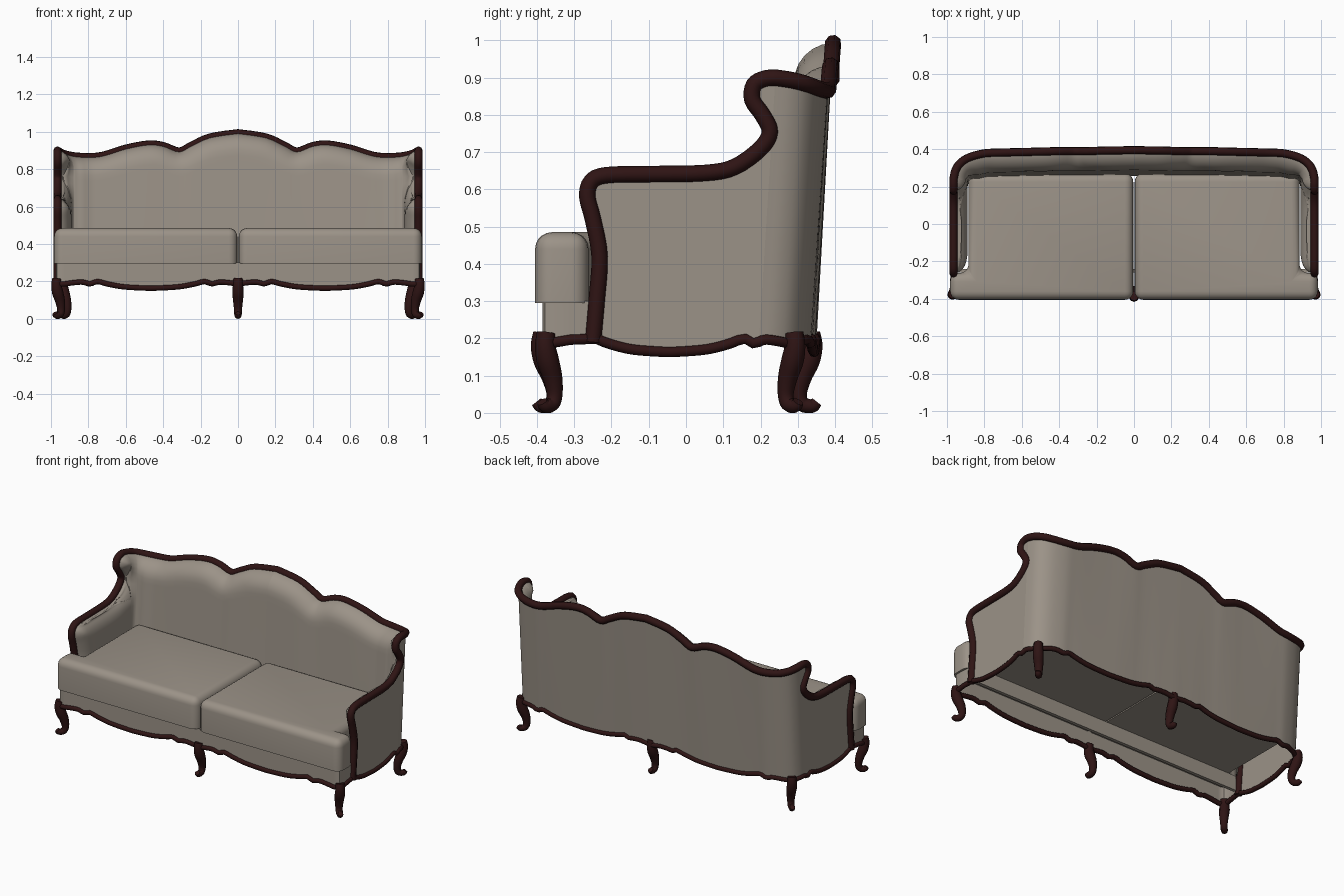
import bpy, bmesh, math
from mathutils import Vector

if "Cube" in bpy.data.objects:
    bpy.data.objects.remove(bpy.data.objects["Cube"])


def material(name, colour):
    mat = bpy.data.materials.new(name)
    mat.use_nodes = True
    mat.diffuse_color = (*colour, 1)
    mat.node_tree.nodes["Principled BSDF"].inputs["Base Color"].default_value = (*colour, 1)
    return mat


FABRIC = material("taupe fabric", (0.33, 0.29, 0.245))
WOOD = material("dark mahogany", (0.028, 0.007, 0.007))


def spline(points, steps=4):
    """Smooth path through points of any dimension."""
    pts = [Vector(p) for p in points]
    pts = [pts[0]] + pts + [pts[-1]]
    path = []
    for a, b, c, d in zip(pts, pts[1:], pts[2:], pts[3:]):
        for i in range(steps):
            t = i / steps
            path.append(b + (c - a) * (t / 2) + (a * 2 - b * 5 + c * 4 - d) * (t * t / 2)
                        + (b * 3 - a - c * 3 + d) * (t ** 3 / 2))
    return path + [pts[-1]]


def add_mesh(name, bm, mat, mirror=True):
    me = bpy.data.meshes.new(name)
    bm.to_mesh(me)
    bm.free()
    me.materials.append(mat)
    for poly in me.polygons:
        poly.use_smooth = True
    me.set_sharp_from_angle(angle=math.radians(50))
    ob = bpy.data.objects.new(name, me)
    bpy.context.collection.objects.link(ob)
    if mirror:
        ob.modifiers.new("mirror", "MIRROR")
    return ob


def add_sheet(name, rows, facing):
    """Surface through rows of points, facing roughly the given way."""
    bm = bmesh.new()
    grid = [[bm.verts.new(p) for p in row] for row in rows]
    for r, s in zip(grid, grid[1:]):
        for i in range(len(r) - 1):
            bm.faces.new((r[i], r[i + 1], s[i + 1], s[i]))
    bmesh.ops.remove_doubles(bm, verts=bm.verts, dist=0.0005)
    bm.normal_update()
    total = sum((f.normal * f.calc_area() for f in bm.faces), Vector())
    if total.dot(Vector(facing)) < 0:
        bmesh.ops.reverse_faces(bm, faces=bm.faces)
    return add_mesh(name, bm, FABRIC)


def add_rod(name, path, radius, closed=False):
    """Round wooden moulding; a fourth coordinate scales the radius."""
    cu = bpy.data.curves.new(name, "CURVE")
    cu.dimensions = "3D"
    cu.bevel_depth = radius
    cu.bevel_resolution = 2
    cu.use_fill_caps = True
    sp = cu.splines.new("POLY")
    sp.points.add(len(path) - 1)
    for point, p in zip(sp.points, path):
        point.co = (*p[:3], 1)
        point.radius = p[3] if len(p) > 3 else 1
    sp.use_cyclic_u = closed
    sp.use_smooth = True
    cu.materials.append(WOOD)
    ob = bpy.data.objects.new(name, cu)
    bpy.context.collection.objects.link(ob)


def flip(p):
    return Vector((-p[0], *p[1:]))


# Scalloped lower edge, repeated between each pair of legs
WAVE = spline([(0, 0.163), (0.3, 0.17), (0.5, 0.186), (0.62, 0.2),
               (0.7, 0.186), (0.8, 0.197), (1, 0.186)])


def scallop(x, y):
    u = (y + 0.37) / 0.65 if abs(x) > 0.94 else abs(x) / 0.93
    w = min(1, abs(2 * u - 1))
    for a, b in zip(WAVE, WAVE[1:]):
        if w <= b[0]:
            return a[1] + (b[1] - a[1]) * (w - a[0]) / (b[0] - a[0])
    return WAVE[-1][1]


# Show-wood rail: arm post, arm, wing, then round the corner to the crest
SIDE_X, SEAT_Z, LEAN = 0.965, 0.3, 0.045
side = [(-.25, .19), (-.24, .3), (-.232, .42), (-.25, .52), (-.265, .58), (-.255, .62),
        (-.215, .638), (-.1, .641), (.05, .644), (.13, .66), (.2, .71), (.225, .755),
        (.205, .8), (.178, .84), (.182, .88), (.21, .897), (.24, .9)]
back = [(SIDE_X, .24, .9), (.955, .285, .893), (.93, .325, .882), (.88, .357, .87),
        (.8, .378, .865), (.72, .382, .873), (.6, .385, .91), (.48, .388, .932),
        (.4, .39, .924), (.315, .39, .895), (.25, .39, .925), (.15, .393, .97), (0, .395, .993)]
side_rail = spline([(SIDE_X, y, z) for y, z in side])
back_rail = spline(back)
rail = side_rail + back_rail[1:]
add_rod("show_wood_rail", rail + [flip(p) for p in reversed(rail[:-1])], 0.022)


def padded(p, inward):
    """Push a wall point inwards, rounding off towards the rail."""
    near = min(1, min((p - q).length for q in rail) / 0.1)
    depth = 0.075 + 0.025 * min(1, max(0, (0.96 - p.x) / 0.1))
    return p + inward * depth * math.sqrt(max(0, 1 - (1 - near) ** 2))


# Arms and wings
def arm_row(p, cols=14):
    end = 0.24 - LEAN * (0.9 - p.z) / 0.72
    return [Vector((SIDE_X, p.y + (end - p.y) * (i / cols) ** 1.6, p.z)) for i in range(cols + 1)]


arm_rows = [arm_row(p) for p in side_rail]
edge = [Vector((SIDE_X, q.y, scallop(SIDE_X, q.y))) for q in arm_rows[0]]
add_sheet("arm_outside", [edge] + arm_rows, (1, 0, 0))
inner_rows = [arm_row(Vector((SIDE_X, -0.24, SEAT_Z)))] + [r for r in arm_rows if r[0].z > SEAT_Z + 0.01]
add_sheet("arm_padding", [[padded(p, Vector((-1, 0, 0))) for p in r] for r in inner_rows], (-1, 0, 0))

# Back, wrapping round the corners
outer, inner, hem = [], [], []
for i, top in enumerate(back_rail):
    a, b = back_rail[max(0, i - 1)], back_rail[min(len(back_rail) - 1, i + 1)]
    tangent = (b - a).xy.normalized()
    inward = Vector((tangent.y * -1, tangent.x, 0))
    if i == 0:
        inward = Vector((-1, 0, 0))
    low = Vector((top.x, top.y - LEAN, scallop(top.x, top.y - LEAN)))
    seat = top.lerp(low, (top.z - SEAT_Z) / (top.z - low.z))
    hem.append(low)
    outer.append([top.lerp(low, k / 8) for k in range(9)])
    inner.append([padded(top.lerp(seat, (k / 16) ** 1.8), inward) for k in range(17)])
add_sheet("back_outside", outer, (0, 1, 0))
add_sheet("back_padding", inner, (0, -1, 0))

# Front apron with short returns to the arm posts
front = [(0.95 * i / 48, -0.385) for i in range(49)]
front += [(0.967, -0.378), (0.972, -0.36), (0.97, -0.31), (SIDE_X, -0.25)]
front_hem = [Vector((x, y, scallop(x, y))) for x, y in front]
add_sheet("front_apron", [front_hem, [Vector((p.x, p.y, SEAT_Z)) for p in front_hem]], (0, -1, 0))

# Moulding along the whole lower edge
side_hem = [Vector((SIDE_X, -0.24 + 0.02 * i, scallop(SIDE_X, -0.24 + 0.02 * i))) for i in range(22)]
half = front_hem + side_hem + hem
add_rod("apron_moulding", half + [flip(p) for p in reversed(half[1:-1])], 0.014, closed=True)

# Seat board under the cushions
bm = bmesh.new()
bmesh.ops.create_cube(bm, size=1)
bmesh.ops.scale(bm, vec=(1.88, 0.02, 0.09), verts=bm.verts)
bmesh.ops.translate(bm, vec=(0, -0.25, 0.25), verts=bm.verts)
add_mesh("seat_board", bm, FABRIC, mirror=False)

# T-shaped seat cushions
bm = bmesh.new()
outline = [(.004, -.405), (.983, -.405), (.983, -.262), (.885, -.262), (.885, .27), (.004, .27)]
base = bm.faces.new([bm.verts.new((x, y, 0.295)) for x, y in outline])
lid = bmesh.ops.extrude_face_region(bm, geom=[base], use_keep_orig=True)["geom"]
bmesh.ops.translate(bm, vec=(0, 0, 0.19), verts=[v for v in lid if isinstance(v, bmesh.types.BMVert)])
bmesh.ops.recalc_face_normals(bm, faces=bm.faces)
soft = [e for e in bm.edges if max(v.co.z for v in e.verts) > 0.4]
bmesh.ops.bevel(bm, geom=soft, offset=0.045, segments=5, profile=0.5, affect="EDGES")
add_mesh("seat_cushion", bm, FABRIC)

# Cabriole legs: outward offset, height, thickness
LEG = spline([(0, .215, 1), (.004, .18, 1.1), (-.006, .14, 1.2), (-.024, .095, 1.05),
              (-.032, .05, .85), (-.022, .023, .8), (.004, .019, .75), (.016, .03, .6)])


def add_leg(name, x, y, dx, dy):
    add_rod(name, [(x + dx * d, y + dy * d, z, r) for d, z, r in LEG], 0.025)


add_leg("front_middle_leg", 0, -0.385, 0, -1)
add_leg("back_middle_leg", 0, 0.335, 0, 1)
for label, s in (("left", 1), ("right", -1)):
    add_leg("front_" + label + "_leg", s * 0.968, -0.375, s * 0.7, -0.7)
    add_leg("back_" + label + "_leg", s * 0.935, 0.29, s * 0.7, 0.7)
